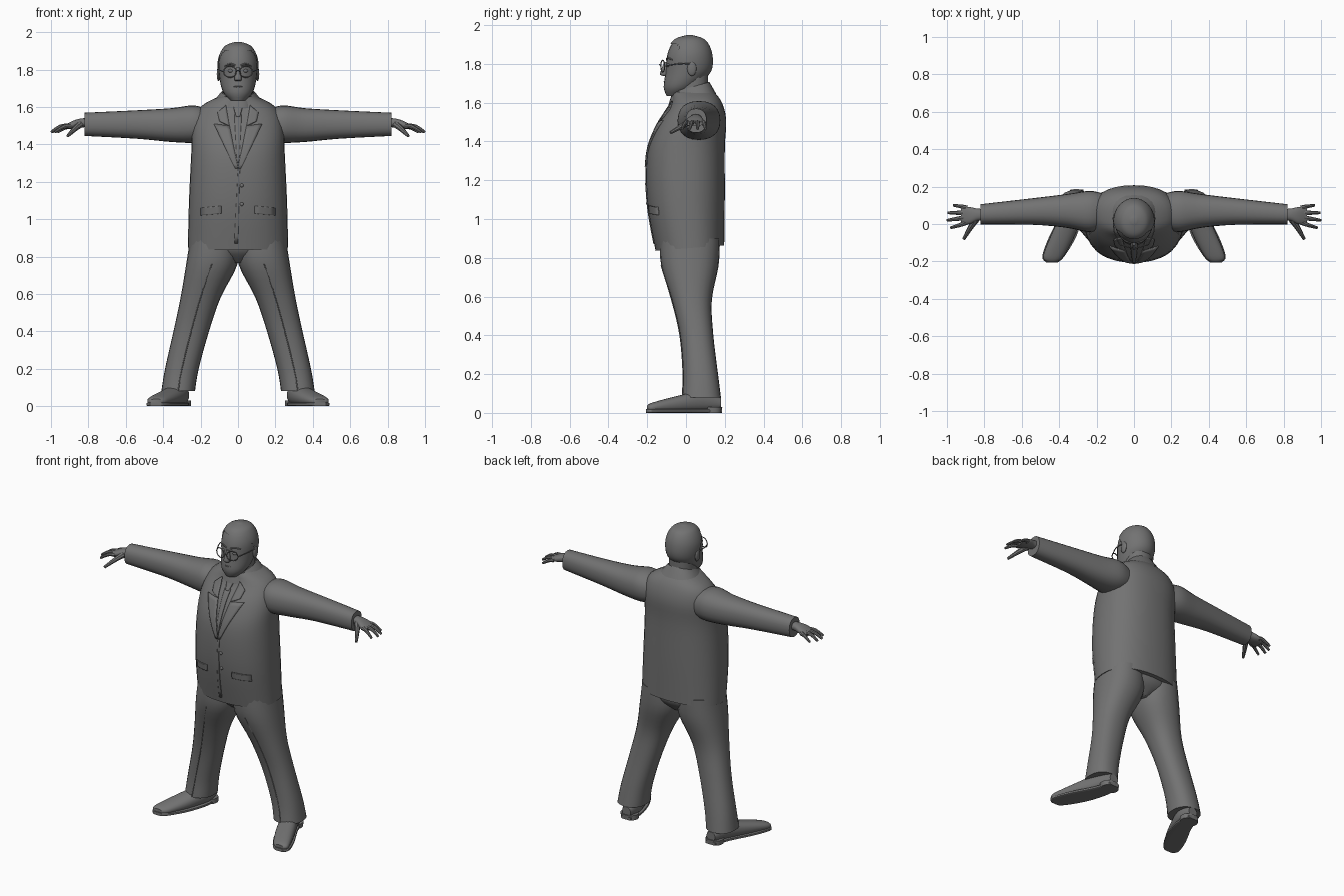
import bpy, bmesh, math
from mathutils import Vector
from mathutils.bvhtree import BVHTree

cube = bpy.data.objects.get("Cube")
if cube:
    bpy.data.objects.remove(cube)

tone = (.17, .17, .17, 1)
grey = bpy.data.materials.new("plain grey")
grey.use_nodes = True
grey.diffuse_color = tone
grey.node_tree.nodes["Principled BSDF"].inputs["Base Color"].default_value = tone


def finish(name, bm):
    bmesh.ops.recalc_face_normals(bm, faces=bm.faces)
    mesh = bpy.data.meshes.new(name)
    bm.to_mesh(mesh)
    bm.free()
    obj = bpy.data.objects.new(name, mesh)
    bpy.context.collection.objects.link(obj)
    mesh.materials.append(grey)
    bpy.ops.object.select_all(action='DESELECT')
    obj.select_set(True)
    bpy.context.view_layer.objects.active = obj
    bpy.ops.object.shade_smooth_by_angle(angle=math.radians(40))
    return obj


def smooth_path(keys, steps):
    """Smooth curve through the keys, whatever each key holds."""
    path = []
    for i in range(len(keys) - 1):
        before, start, end, after = (Vector(keys[min(max(j, 0), len(keys) - 1)]) for j in range(i - 1, i + 3))
        for k in range(steps):
            t = k / steps
            bend = (end - before) * t + (before * 2 - start * 5 + end * 4 - after) * t ** 2
            path.append(start + (bend + (start * 3 - before - end * 3 + after) * t ** 3) / 2)
    return path + [Vector(keys[-1])]


def skin(bm, rings, cap):
    for lower, upper in zip(rings, rings[1:]):
        for i in range(len(lower)):
            bm.faces.new((lower[i - 1], lower[i], upper[i], upper[i - 1]))
    if cap:
        bm.faces.new(rings[0])
        bm.faces.new(rings[-1])


def loft(name, axis, keys, side=1, sides=24, power=2.3, steps=4, cap=True, tilt=0):
    """Rounded sections across an axis; each key is x, y, z, half width, half depth."""
    bm = bmesh.new()
    across, along = {"x": (1, 2), "y": (0, 2), "z": (0, 1)}[axis]
    rings = []
    for station in smooth_path(keys, steps):
        ring = []
        for i in range(sides):
            angle = math.tau * i / sides
            point = Vector(station[:3])
            for index, radius, wave in ((across, station[3], math.cos(angle)), (along, station[4], math.sin(angle))):
                point[index] += radius * math.copysign(abs(wave) ** (2 / power), wave)
            point.z = max(point.z + tilt * (point.y - station[1]), 0)
            point.x *= side
            ring.append(bm.verts.new(point))
        rings.append(ring)
    skin(bm, rings, cap)
    return finish(name, bm)


def tube(name, points, start_radius, end_radius, side=1, sides=8):
    """Round tapering tube through the points."""
    bm = bmesh.new()
    path = smooth_path(points, 3)
    last = len(path) - 1
    rings = []
    for k, point in enumerate(path):
        turn = (path[min(k + 1, last)] - path[max(k - 1, 0)]).to_track_quat('Z', 'Y')
        radius = start_radius + (end_radius - start_radius) * k / last
        ring = []
        for i in range(sides):
            angle = math.tau * i / sides
            spot = point + turn @ Vector((radius * math.cos(angle), radius * math.sin(angle), 0))
            spot.x *= side
            ring.append(bm.verts.new(spot))
        rings.append(ring)
    skin(bm, rings, True)
    return finish(name, bm)


def ball(name, centre, size, side=1):
    bm = bmesh.new()
    bmesh.ops.create_uvsphere(bm, u_segments=14, v_segments=8, radius=1)
    bmesh.ops.scale(bm, vec=size, verts=bm.verts)
    bmesh.ops.translate(bm, vec=(centre[0] * side, centre[1], centre[2]), verts=bm.verts)
    return finish(name, bm)


# jacket body
jacket = loft("jacket_body", "z", [
    (0, .02, .85, .268, .177), (0, 0, 1.1, .262, .2), (0, 0, 1.35, .25, .2),
    (0, .03, 1.5, .244, .177), (0, .05, 1.6, .2, .13), (0, .03, 1.66, .09, .1)], sides=36, tilt=.08)
surface = BVHTree.FromObject(jacket, bpy.context.evaluated_depsgraph_get())


def front_of_jacket(x, z):
    hit = surface.ray_cast(Vector((x, -1, z)), Vector((0, 1, 0)))[0]
    return hit.y if hit else 0


def panel(name, corners, lift, side=1, cols=4, rows=10):
    """Thin cloth panel laid on the jacket front between four x, z corners."""
    bm = bmesh.new()
    low_in, low_out, high_out, high_in = (Vector(corner) for corner in corners)
    grid = []
    for r in range(rows + 1):
        inner, outer = low_in.lerp(high_in, r / rows), low_out.lerp(high_out, r / rows)
        row = []
        for c in range(cols + 1):
            x, z = inner.lerp(outer, c / cols)
            row.append(bm.verts.new((x * side, front_of_jacket(x * side, z) - lift, z)))
        grid.append(row)
    for lower, upper in zip(grid, grid[1:]):
        for c in range(cols):
            bm.faces.new((lower[c], lower[c + 1], upper[c + 1], upper[c]))
    cloth = finish(name, bm)
    if sum(p.normal.y for p in cloth.data.polygons) > 0:
        cloth.data.flip_normals()
    thickness = cloth.modifiers.new("cloth thickness", 'SOLIDIFY')
    thickness.thickness = lift
    return cloth


# tie, buttons and collars
panel("tie_blade", [(-.005, 1.3), (.005, 1.3), (.02, 1.56), (-.02, 1.56)], .007)
panel("tie_knot", [(-.01, 1.55), (.01, 1.55), (.025, 1.6), (-.025, 1.6)], .009)
panel("jacket_front_edge", [(-.02, .87), (0, .87), (.01, 1.27), (0, 1.27)], .004)
for z in (1.08, 1.18):
    ball("jacket_button", (.02, front_of_jacket(.02, z), z), (.01, .007, .01))
loft("jacket_collar", "z", [(0, .035, 1.61, .14, .12), (0, .03, 1.65, .11, .105),
                            (0, .03, 1.68, .085, .09)], cap=False, tilt=.3)
loft("shirt_collar", "z", [(0, .01, 1.62, .09, .1), (0, .02, 1.68, .08, .09)], cap=False, tilt=.3)

# head, neck and hair
skull = [(0, -.06, 1.635, .04, .04), (0, -.03, 1.68, .08, .085), (0, .01, 1.76, .1, .115),
         (0, .017, 1.85, .102, .113), (0, .018, 1.92, .068, .077), (0, .018, 1.945, .01, .01)]
loft("neck", "z", [(0, .03, 1.56, .08, .08), (0, .03, 1.76, .078, .085)])
loft("head", "z", skull, power=2)
puff = Vector((0, 0, .003, .005, .005))
hair = loft("hair", "z", [Vector(key) + puff for key in skull[1:]], sides=48, power=2, steps=8)
bm = bmesh.new()
bm.from_mesh(hair.data)
bare = []
for face in bm.faces:
    spot = face.calc_center_median()
    if spot.z < max(1.9 - 1.6 * max(0, spot.y + .045), 1.7):
        bare.append(face)
bmesh.ops.delete(bm, geom=bare, context='FACES')
bm.to_mesh(hair.data)
bm.free()

# face
loft("nose", "z", [(0, -.107, 1.738, .014, .014), (0, -.112, 1.75, .02, .022), (0, -.1, 1.81, .009, .012)])
ball("upper_lip", (0, -.1, 1.708), (.03, .015, .006))
ball("lower_lip", (0, -.1, 1.696), (.03, .012, .007))
ball("chin", (0, -.09, 1.66), (.03, .02, .02))
tube("spectacle_bridge", [(-.01, -.13, 1.79), (0, -.136, 1.796), (.01, -.13, 1.79)], .003, .003)

for side, hand in ((1, "left"), (-1, "right")):
    ball(hand + "_ear", (.104, .03, 1.775), (.01, .024, .038), side)
    ball(hand + "_eye", (.038, -.088, 1.793), (.016, .012, .01), side)
    tube(hand + "_brow", [(.014, -.098, 1.82), (.04, -.094, 1.83), (.07, -.07, 1.82)], .006, .004, side)
    rim = []
    for i in range(13):
        angle = math.tau * i / 12
        rim.append((.043 + .034 * math.cos(angle), -.12 + .01 * math.cos(angle), 1.788 + .03 * math.sin(angle)))
    tube(hand + "_spectacle_rim", rim, .003, .003, side)
    tube(hand + "_spectacle_arm", [rim[0], (.106, -.04, 1.8), (.108, .03, 1.8)], .003, .003, side)

    # lapels and pockets
    panel(hand + "_lapel_lower", [(0, 1.27), (.015, 1.27), (.13, 1.51), (.045, 1.5)], .008, side)
    panel(hand + "_lapel_upper", [(.046, 1.5), (.1, 1.525), (.11, 1.57), (.065, 1.61)], .008, side)
    panel(hand + "_pocket_flap", [(.09, 1.03), (.2, 1.02), (.2, 1.06), (.09, 1.07)], .007, side)

    # arm and hand
    loft(hand + "_sleeve", "x", [(.17, .07, 1.505, .095, .085), (.24, .067, 1.508, .11, .1),
                                 (.36, .07, 1.503, .09, .09), (.54, .067, 1.506, .071, .076),
                                 (.82, .052, 1.507, .054, .062)], side)
    loft(hand + "_palm", "x", [(.78, .05, 1.515, .032, .025), (.835, .05, 1.515, .032, .024),
                               (.88, .045, 1.505, .046, .022), (.925, .045, 1.492, .045, .012)], side)
    for k, finger in enumerate(("index", "middle", "ring", "little")):
        reach = 1 - .012 * (k - 1.3) ** 2
        root, tip = .01 + .025 * k, .04 * k - .02
        tube(f"{hand}_{finger}_finger", [(.895, root, 1.497), (reach - .05, (root + tip) / 2, 1.495),
                                         (reach, tip, 1.465)], .015, .007, side)
    tube(hand + "_thumb", [(.845, .025, 1.505), (.875, -.02, 1.48), (.91, -.08, 1.445)], .02, .008, side)

    # trouser leg with a pressed crease
    leg = [(.13, .02, .9, .125, .155), (.14, .02, .76, .137, .148), (.2, .03, .58, .107, .103),
           (.25, .055, .4, .095, .086), (.3, .075, .2, .09, .09), (.32, .08, .08, .09, .1)]
    loft(hand + "_trouser_leg", "z", leg, side)
    tube(hand + "_trouser_crease", [(x, y - depth, z) for x, y, z, width, depth in leg[1:]], .003, .003, side)

    # shoe, sole and heel
    loft(hand + "_shoe", "y", [(.305, .18, .05, .03, .03), (.318, .09, .06, .056, .055),
                               (.375, -.05, .043, .064, .043), (.43, -.17, .028, .055, .026),
                               (.438, -.2, .025, .03, .014)], side)
    loft(hand + "_sole", "y", [(.305, .185, .01, .035, .01), (.32, .08, .01, .056, .01), (.378, -.06, .01, .072, .01),
                               (.43, -.17, .01, .06, .01), (.438, -.205, .01, .032, .01)], side, power=5)
    loft(hand + "_heel", "z", [(.306, .14, 0, .055, .045), (.308, .14, .03, .056, .047)], side)

# trouser seat closing the hips
loft("trouser_seat", "z", [(0, .025, .9, .2, .15), (0, .025, .83, .18, .14), (0, .025, .765, .03, .08)])
